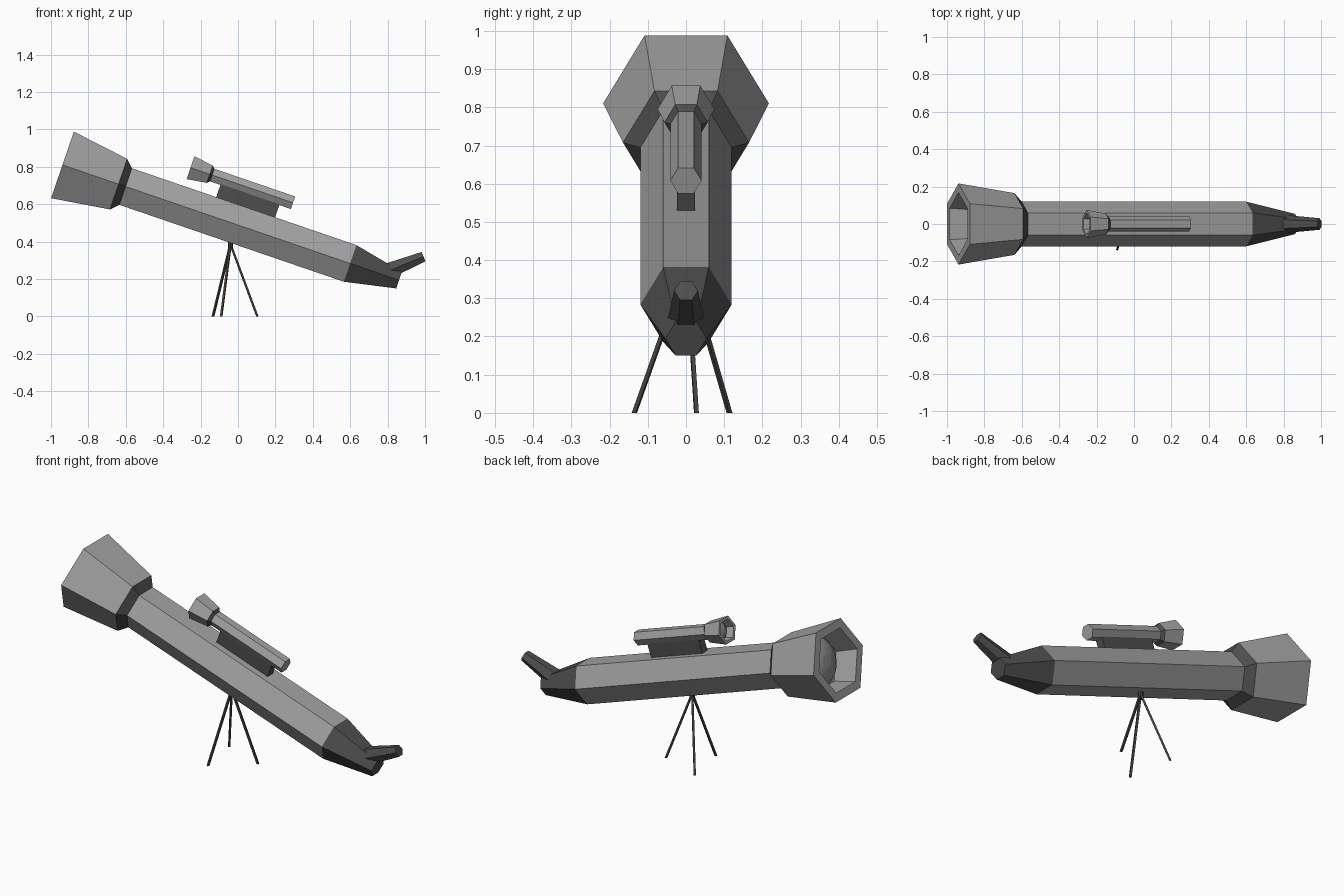
import bpy
import bmesh
from math import cos, sin, pi, radians
from mathutils import Matrix, Vector

old = bpy.data.objects.get("Cube")
if old:
    bpy.data.objects.remove(old, do_unlink=True)


def material(name, r, g, b):
    m = bpy.data.materials.new(name)
    m.use_nodes = True
    m.diffuse_color = (r, g, b, 1)
    m.node_tree.nodes["Principled BSDF"].inputs["Base Color"].default_value = (r, g, b, 1)
    return m


GREY = material("mid grey", 0.36, 0.36, 0.36)
DARK = material("dark grey", 0.075, 0.075, 0.075)
LEG = material("leg grey", 0.055, 0.055, 0.052)
GLASS = material("lens grey", 0.30, 0.30, 0.31)


def loft(name, rings, frame, mats, sides=6, dark_bands=(), smooth=False):
    """Skin polygon rings (distance along local x, radius) and cap both ends."""
    bm = bmesh.new()
    loops = []
    for s, r in rings:
        loops.append([bm.verts.new(frame @ Vector((s, r * cos(2 * pi * k / sides), r * sin(2 * pi * k / sides))))
                      for k in range(sides)])
    for i in range(len(loops) - 1):
        a, b = loops[i], loops[i + 1]
        for k in range(sides):
            n = (k + 1) % sides
            f = bm.faces.new((a[k], a[n], b[n], b[k]))
            f.material_index = 1 if i in dark_bands else 0
    bm.faces.new(loops[0])
    bm.faces.new(loops[-1])
    bmesh.ops.recalc_face_normals(bm, faces=bm.faces)
    for f in bm.faces:
        f.smooth = smooth and len(f.verts) == 4
    return finish(name, bm, mats)


def finish(name, bm, mats):
    me = bpy.data.meshes.new(name)
    bm.to_mesh(me)
    bm.free()
    ob = bpy.data.objects.new(name, me)
    bpy.context.collection.objects.link(ob)
    for m in mats:
        me.materials.append(m)
    return ob


# Tilted frame: local x runs down the barrel towards the eyepiece
AXIS = Matrix.Translation((0, 0, 0.489)) @ Matrix.Rotation(radians(18.9), 4, 'Y')


def scope(prefix, frame, k, length):
    """Hexagonal barrel with a flared, hollow hood and a domed lens; x = 0 is the barrel start."""
    r = 0.1195 * k
    loft(prefix + "_barrel", [(-0.01 * k, r), (length, r)], frame, [GREY])
    hood = [(0, r), (-0.04, 0.165), (-0.357, 0.217), (-0.357, 0.168), (-0.23, 0.152)]
    hood = [hood[0]] + [(s * k, q * k) for s, q in hood[1:]]
    loft(prefix + "_hood", hood, frame, [GREY, DARK], dark_bands=(0,))
    # shallow dome sitting on the hood floor
    dome = [(k * (-0.225 - 0.06 * sin(t * pi / 12)), k * 0.13 * cos(t * pi / 12)) for t in range(6)]
    loft(prefix + "_lens", dome, frame, [GLASS], sides=24, smooth=True)


scope("main", AXIS @ Matrix.Translation((-0.635, 0, 0)), 1.0, 1.269)
scope("finder", AXIS @ Matrix.Translation((-0.217, 0, 0.208)), 0.343, 0.457)

# Tapered rear end and angled eyepiece
loft("rear_cone", [(0.634, 0.1195), (0.91, 0.054)], AXIS, [DARK])
eye = Matrix.Translation((0.992, 0, 0.32)) @ Matrix.Rotation(radians(-22), 4, 'Y')
loft("eyepiece", [(-0.21, 0.049), (0, 0.031)], eye, [DARK])

# Block joining finder and barrel
bm = bmesh.new()
bmesh.ops.create_cube(bm, size=1, matrix=AXIS @ Matrix.Translation((0.008, 0, 0.135))
                      @ Matrix.Diagonal((0.333, 0.046, 0.09, 1)))
finish("finder_mount", bm, [DARK])

# Tripod: head and three splayed legs
hub = Vector((-0.04, 0.002, 0.37))
upright = Matrix.Translation(hub) @ Matrix.Rotation(radians(-90), 4, 'Y')
loft("tripod_head", [(-0.012, 0.013), (0.035, 0.013)], upright, [LEG], sides=8)
for i in range(3):
    a = radians(10 + 120 * i)
    out = Vector((cos(a), sin(a), 0))
    top = hub + out * 0.006
    foot = Vector((hub.x, hub.y, 0)) + out * 0.146
    side = Vector((-sin(a), cos(a), 0))
    bm = bmesh.new()
    ends = [[bm.verts.new(p + (out * u + side * v) * 0.0055) for u, v in ((1, 1), (-1, 1), (-1, -1), (1, -1))]
            for p in (foot, top)]
    for k in range(4):
        n = (k + 1) % 4
        bm.faces.new((ends[0][k], ends[0][n], ends[1][n], ends[1][k]))
    for e in ends:
        bm.faces.new(e)
    bmesh.ops.recalc_face_normals(bm, faces=bm.faces)
    finish("tripod_leg_%d" % (i + 1), bm, [LEG])
